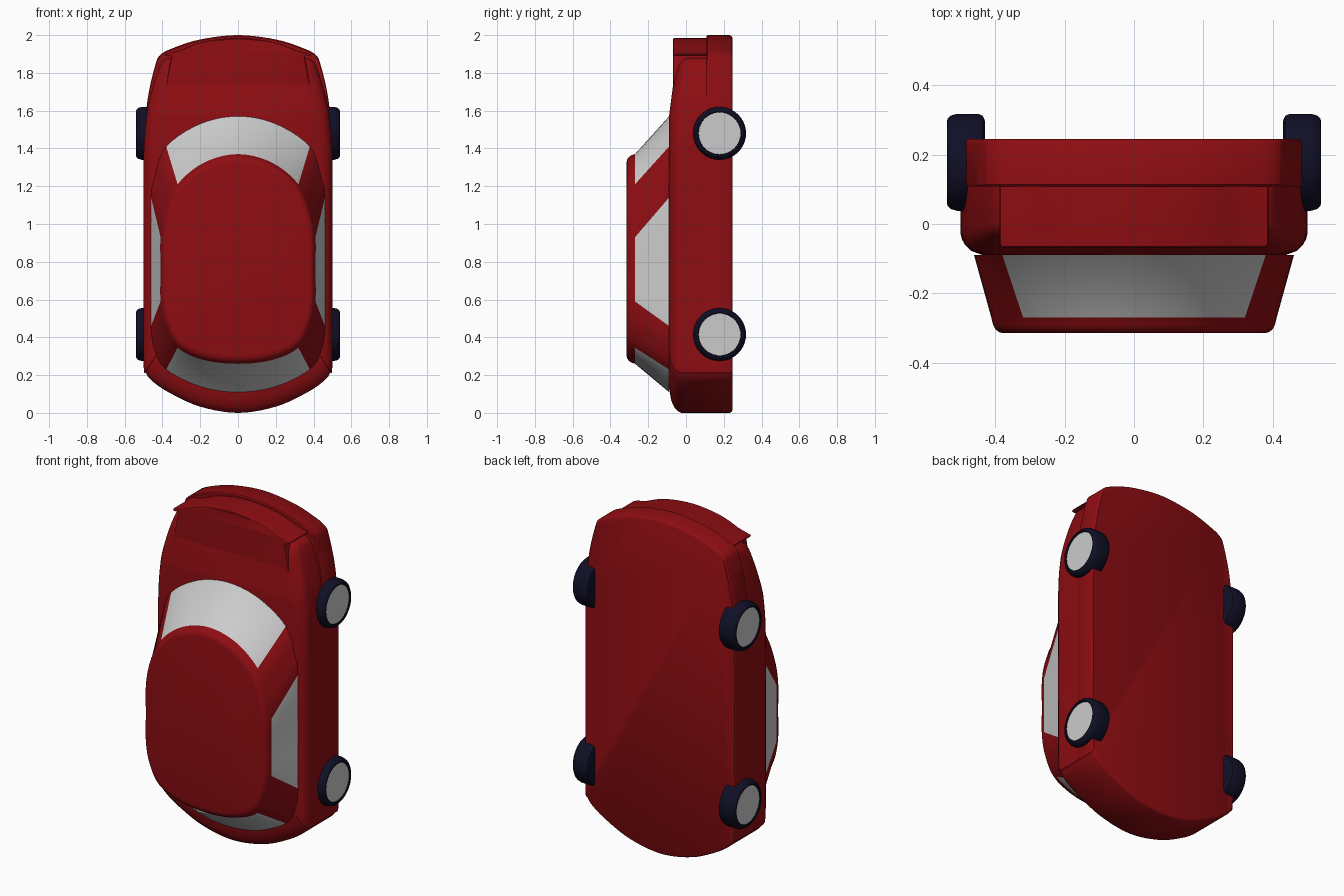
import bpy, bmesh, math
from mathutils import Vector

cube = bpy.data.objects.get("Cube")
if cube:
    bpy.data.objects.remove(cube, do_unlink=True)


def material(name, rgb):
    mat = bpy.data.materials.new(name)
    mat.use_nodes = True
    mat.diffuse_color = (*rgb, 1)
    mat.node_tree.nodes["Principled BSDF"].inputs["Base Color"].default_value = (*rgb, 1)
    return mat


RED = material("red paint", (0.27, 0.004, 0.006))
GREY = material("pale grey", (0.6, 0.6, 0.6))
NAVY = material("dark navy rubber", (0.005, 0.005, 0.02))
SUB = 5


def smooth_path(points, sub=SUB):
    """Catmull-Rom through a half outline; the ends lie on the mirror plane."""
    p = [Vector(q) for q in points]
    flip = lambda v: Vector((-v.x, v.y))
    p = [flip(p[1])] + p + [flip(p[-2])]
    out = []
    for i in range(1, len(p) - 2):
        a, b, c, d = p[i - 1:i + 3]
        for k in range(sub):
            t = k / sub
            out.append(0.5 * (2 * b + (c - a) * t + (2 * a - 5 * b + 4 * c - d) * t * t
                              + (3 * b - a - 3 * c + d) * t ** 3))
    return out + [p[-2]]


def ring(half, y, inset=0.0, centre=1.0):
    """Mirror a half outline, shrink it about its centre and place it at depth y."""
    full = list(half) + [Vector((-v[0], v[1])) for v in half[-2:0:-1]]
    s = 1 - inset
    return [Vector((v[0] * s, y, centre + (v[1] - centre) * s)) for v in full]


def loft(name, rings, mats, rule=None, end_mat=0, edit=None):
    bm = bmesh.new()
    loops = [[bm.verts.new(v) for v in r] for r in rings]
    n = len(loops[0])
    for level, (a, b) in enumerate(zip(loops, loops[1:])):
        for i in range(n):
            j = (i + 1) % n
            f = bm.faces.new((a[i], a[j], b[j], b[i]))
            if rule:
                f.material_index = rule(min(i, n - 1 - i) // SUB, level)
    bm.faces.new(loops[0])
    bm.faces.new(loops[-1]).material_index = end_mat
    if edit:
        edit(bm)
    bmesh.ops.recalc_face_normals(bm, faces=bm.faces[:])
    mesh = bpy.data.meshes.new(name)
    bm.to_mesh(mesh)
    bm.free()
    for m in mats:
        mesh.materials.append(m)
    ob = bpy.data.objects.new(name, mesh)
    bpy.context.collection.objects.link(ob)
    bpy.ops.object.select_all(action='DESELECT')
    ob.select_set(True)
    bpy.context.view_layer.objects.active = ob
    bpy.ops.object.shade_smooth_by_angle(angle=math.radians(32))
    return ob


# Body outlines, from nose to tail
tail = [(0.5, 1.35), (0.5, 0.8), (0.5, 0.27), (0.487, 0.21), (0.45, 0.165),
        (0.36, 0.105), (0.2, 0.033), (0, 0)]
lower = smooth_path([(0, 2), (0.2, 1.977), (0.34, 1.933), (0.41, 1.897),
                     (0.435, 1.85), (0.472, 1.7), (0.49, 1.55)] + tail)
upper = smooth_path([(0, 1.88), (0.2, 1.88), (0.34, 1.88), (0.39, 1.867),
                     (0.42, 1.82), (0.458, 1.7), (0.484, 1.57)] + tail)

# Lower body with bumper
loft("lower_body", [ring(lower, y, d) for y, d in
                    ((0.108, 0.006), (0.114, 0), (0.232, 0), (0.241, 0.005), (0.245, 0.012))], [RED])


# Upper body with the bonnet sloping down to the nose
def slope_bonnet(bm):
    start = 1.57
    bmesh.ops.bisect_plane(bm, geom=bm.verts[:] + bm.edges[:] + bm.faces[:],
                           plane_co=(0, 0, start), plane_no=(0, 0, 1))
    for v in bm.verts:
        if v.co.z > start:
            v.co.y += (v.co.z - start) * 0.13 * max(0, (0.11 - v.co.y) / 0.2)


loft("upper_body", [ring(upper, y, d) for y, d in
                    ((0.115, 0), (-0.025, 0), (-0.045, 0.01), (-0.062, 0.03),
                     (-0.078, 0.065), (-0.09, 0.13))], [RED], edit=slope_bonnet)

# Raised panel in the middle of the nose
front_edge = smooth_path([(0, 1.985), (0.18, 1.965), (0.3, 1.922), (0.352, 1.892)])
panel = front_edge + [(0.362, 1.84), (0.385, 1.71), (0, 1.71)]
loft("nose_panel", [ring(panel, y, d, 1.8) for y, d in
                    ((0.112, 0), (-0.055, 0), (-0.065, 0.008), (-0.068, 0.03))], [RED])

# Cabin: windows are the wall faces at the front, sides and rear
sill = smooth_path([(0, 1.57), (0.2, 1.53), (0.38, 1.41), (0.44, 1.25), (0.46, 1.14),
                    (0.46, 0.8), (0.46, 0.46), (0.44, 0.33), (0.38, 0.23), (0.2, 0.14), (0, 0.11)])
eave = smooth_path([(0, 1.37), (0.18, 1.325), (0.32, 1.21), (0.385, 1.07), (0.41, 0.93),
                    (0.41, 0.76), (0.41, 0.59), (0.385, 0.46), (0.32, 0.345), (0.18, 0.28), (0, 0.26)])
WINDOWS = (0, 1, 4, 5, 8, 9)
roof = [ring(eave, y, d, 0.815) for y, d in
        ((-0.27, 0), (-0.29, 0.012), (-0.304, 0.03), (-0.312, 0.055), (-0.315, 0.085))]
loft("cabin", [ring(sill, -0.09)] + roof, [RED, GREY],
     rule=lambda seg, level: int(level == 0 and seg in WINDOWS))

# Wheels: tyre revolved round x, with a pale hub disc closing the outer end
tyre = [(0.43, 0.12), (0.436, 0.134), (0.45, 0.14), (0.51, 0.14), (0.528, 0.135),
        (0.538, 0.125), (0.54, 0.116), (0.538, 0.112), (0.533, 0.111)]
for side, side_name in ((1, "left"), (-1, "right")):
    for z, end in ((1.48, "front"), (0.415, "rear")):
        turns = [math.tau * k / 40 for k in range(40)]
        rings = [[Vector((side * x, 0.178 + r * math.cos(t), z + r * math.sin(t)))
                  for t in turns] for x, r in tyre]
        loft(f"{end}_{side_name}_wheel", rings, [NAVY, GREY], end_mat=1)
